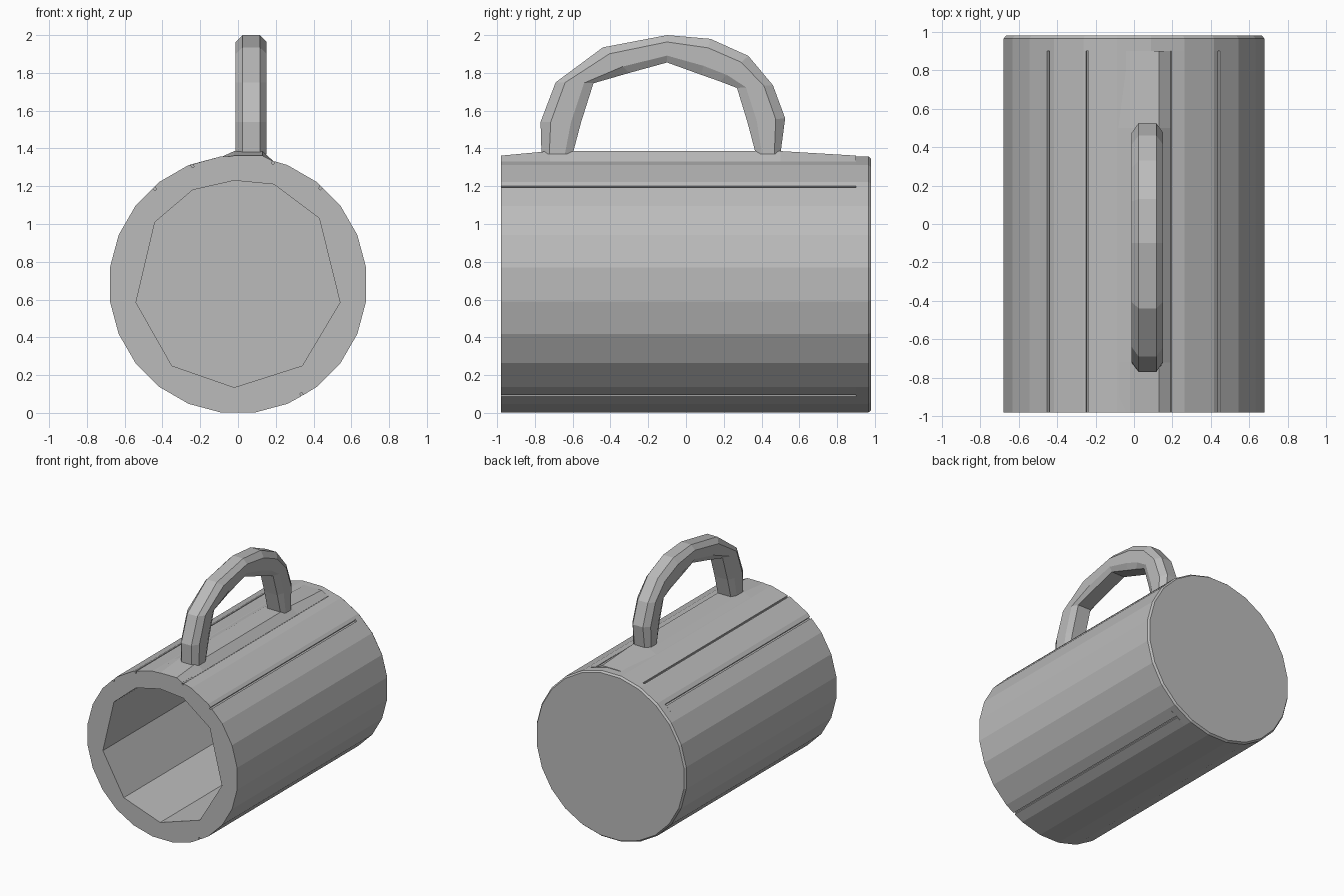
import bpy, bmesh, math
from mathutils import Vector

cube = bpy.data.objects.get("Cube")
if cube:
    bpy.data.objects.remove(cube, do_unlink=True)

grey = bpy.data.materials.new("Grey")
grey.use_nodes = True
grey.diffuse_color = (0.5, 0.5, 0.5, 1)
grey.node_tree.nodes["Principled BSDF"].inputs["Base Color"].default_value = grey.diffuse_color

RADIUS, HALF, FLOOR_Y = 0.684, 0.98, 0.9


def finish(name, bm):
    bmesh.ops.recalc_face_normals(bm, faces=bm.faces[:])
    mesh = bpy.data.meshes.new(name)
    bm.to_mesh(mesh)
    bm.free()
    mesh.materials.append(grey)
    obj = bpy.data.objects.new(name, mesh)
    bpy.context.collection.objects.link(obj)
    return obj


def rim_point(degrees, r=RADIUS):
    a = math.radians(degrees)
    return (r * math.cos(a), 0.68 + r * math.sin(a))


def add_loop(bm, points, y):
    verts = [bm.verts.new((x, y, z)) for x, z in points]
    edges = [bm.edges.new((v, verts[i - 1])) for i, v in enumerate(verts)]
    return verts, edges


def loft(name, rings):
    """Skin a closed solid through equally sized rings of points."""
    bm = bmesh.new()
    loops = [[bm.verts.new(p) for p in ring] for ring in rings]
    n = len(loops[0])
    for a, b in zip(loops, loops[1:]):
        for i in range(n):
            j = (i + 1) % n
            bm.faces.new((a[i], a[j], b[j], b[i]))
    bm.faces.new(loops[0])
    bm.faces.new(loops[-1])
    return finish(name, bm)


# Barrel: round outline with narrow seams, pierced by an uneven ten-sided opening
outline = [(d, RADIUS) for d in [7.5 + 15 * i for i in range(24)]]
for seam in (49.5, 74, 111, 131, 300):
    outline += [(seam - 0.6, RADIUS - 0.004), (seam - 0.5, RADIUS - 0.02),
                (seam + 0.5, RADIUS - 0.02), (seam + 0.6, RADIUS - 0.004)]
outline = [rim_point(d, r) for d, r in sorted(outline)]
opening = [(-0.02, 1.23), (0.19, 1.21), (0.43, 1.03), (0.54, 0.585), (0.34, 0.25),
           (-0.02, 0.135), (-0.35, 0.25), (-0.54, 0.585), (-0.44, 1.01), (-0.24, 1.18)]
bm = bmesh.new()
edges = add_loop(bm, outline, -HALF)[1] + add_loop(bm, opening, -HALF)[1]
bmesh.ops.triangle_fill(bm, edges=edges, use_beauty=True)
result = bmesh.ops.extrude_face_region(bm, geom=bm.faces[:], use_keep_orig=True)
moved = [g for g in result["geom"] if isinstance(g, bmesh.types.BMVert)]
bmesh.ops.translate(bm, verts=moved, vec=(0, FLOOR_Y + HALF, 0))
finish("barrel", bm)

# Solid base closing the back end
rings = []
for y, r in ((FLOOR_Y, RADIUS), (0.965, RADIUS), (HALF, RADIUS - 0.012)):
    rings.append([(x, y, z) for x, z in (rim_point(7.5 + 15 * i, r) for i in range(24))])
loft("base", rings)

# Low raised strip under the handle, sloping down to both ends
strip = []
for y, top in ((-HALF, 1.362), (-0.72, 1.386), (0.5, 1.386), (FLOOR_Y, 1.362)):
    strip.append([(-0.11, y, 1.345), (-0.02, y, top), (0.13, y, top), (0.19, y, 1.33)])
loft("handle_strip", strip)

# Handle: faceted rounded bar between outer and inner side profiles (y, z)
outer = [(-0.765, 1.37), (-0.77, 1.54), (-0.69, 1.75), (-0.44, 1.935), (-0.1, 2.0),
         (0.13, 1.98), (0.33, 1.89), (0.46, 1.735), (0.525, 1.56), (0.5, 1.37)]
inner = [(-0.6, 1.37), (-0.555, 1.54), (-0.49, 1.745), (-0.3, 1.80), (-0.1, 1.855),
         (0.08, 1.79), (0.18, 1.755), (0.27, 1.72), (0.325, 1.54), (0.37, 1.37)]
section = [(-0.5, 0.25), (-0.28, 0), (0.28, 0), (0.5, 0.25),
           (0.5, 0.75), (0.36, 1), (-0.36, 1), (-0.5, 0.75)]
rings = []
for o, i in zip(outer, inner):
    o, i = Vector(o), Vector(i)
    ring = []
    for across, depth in section:
        p = o.lerp(i, depth)
        ring.append((0.07 + 0.164 * across, p.x, p.y))
    rings.append(ring)
loft("handle", rings)
